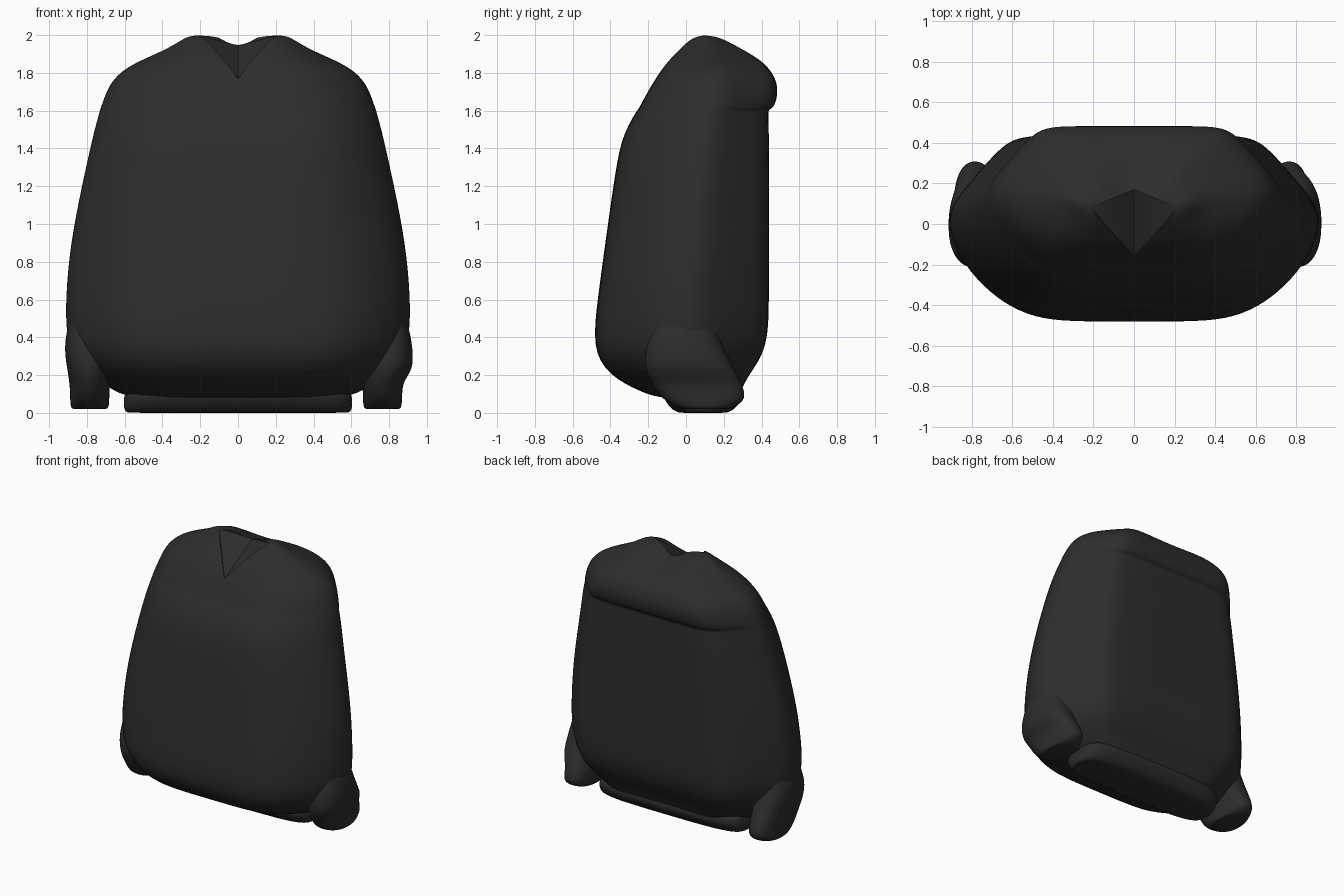
import bpy, bmesh, math

if "Cube" in bpy.data.objects:
    bpy.data.objects.remove(bpy.data.objects["Cube"])

cloth = bpy.data.materials.new("charcoal cloth")
cloth.diffuse_color = (0.026, 0.026, 0.026, 1)
cloth.use_nodes = True
cloth.node_tree.nodes["Principled BSDF"].inputs["Base Color"].default_value = cloth.diffuse_color


def activate(ob):
    bpy.ops.object.select_all(action='DESELECT')
    ob.select_set(True)
    bpy.context.view_layer.objects.active = ob


def loft(name, rings, levels=2):
    """Skin a stack of closed rings, cap the ends and round the result."""
    bm = bmesh.new()
    rows = [[bm.verts.new(p) for p in ring] for ring in rings]
    n = len(rows[0])
    for lo, hi in zip(rows, rows[1:]):
        for i in range(n):
            bm.faces.new((lo[i], lo[(i + 1) % n], hi[(i + 1) % n], hi[i]))
    for row in (rows[0], rows[-1]):
        bm.faces.new(row)
    bmesh.ops.recalc_face_normals(bm, faces=bm.faces)
    me = bpy.data.meshes.new(name)
    bm.to_mesh(me)
    bm.free()
    me.materials.append(cloth)
    ob = bpy.data.objects.new(name, me)
    bpy.context.collection.objects.link(ob)
    ob.modifiers.new("round", 'SUBSURF').levels = levels
    return ob


# Half cross-section, front centre to back centre (share of width, share of depth)
HALF = [(0, -1), (.28, -1), (.5, -.98), (.67, -.86), (.82, -.64), (.95, -.34),
        (1.01, 0), (.98, .22), (.9, .44), (.79, .7), (.7, .9), (.6, 1), (.3, 1), (0, 1)]
SECTION = HALF + [(-u, v) for u, v in HALF[-2:0:-1]]


def body_ring(z, w, front, back, mid):
    ring = []
    for u, v in SECTION:
        x = u * w
        y = mid + (v * (back - mid) if v > 0 else v * (mid - front))
        dip = 0.055 * math.exp(-(x / .12) ** 2) * max(0, min(1, (z - 1.86) / .1))
        ring.append((x, y, z - dip))
    return ring


# Torso with draped sleeves and back yoke: height, half width, front, back, widest y
TORSO = [(.07, .57, -.12, .27, .07), (.115, .65, -.25, .29, .05), (.2, .8, -.41, .33, .02),
         (.34, .912, -.497, .435, .0), (.6, .918, -.468, .439, .0), (.9, .89, -.427, .439, .02),
         (1.2, .83, -.385, .439, .05), (1.4, .785, -.353, .439, .08), (1.5, .762, -.317, .438, .1),
         (1.585, .738, -.27, .436, .11), (1.605, .733, -.255, .436, .12), (1.62, .727, -.245, .47, .12),
         (1.7, .7, -.203, .488, .13), (1.77, .66, -.16, .475, .14), (1.83, .59, -.12, .435, .14),
         (1.88, .485, -.083, .38, .14), (1.93, .37, -.04, .3, .13), (1.975, .3, 0, .22, .11),
         (2.0, .25, .04, .17, .1), (2.004, .18, .07, .13, .1)]
torso = loft("sweater_body", [body_ring(*r) for r in TORSO])

# V-shaped neck opening
bm = bmesh.new()
for p in [(0, -.16, 1.765), (0, .17, 1.945), (.215, .08, 2.0), (-.215, .08, 2.0),
          (0, -.35, 2.3), (0, .17, 2.3)]:
    bm.verts.new(p)
bmesh.ops.convex_hull(bm, input=bm.verts)
me = bpy.data.meshes.new("neck_cutter")
bm.to_mesh(me)
bm.free()
me.materials.append(cloth)
cutter = bpy.data.objects.new("neck_cutter", me)
bpy.context.collection.objects.link(cutter)
cutter.hide_render = True
cut = torso.modifiers.new("neck", 'BOOLEAN')
cut.object = cutter
cut.operation = 'DIFFERENCE'
cut.solver = 'EXACT'
activate(torso)
for m in [m.name for m in torso.modifiers]:
    bpy.ops.object.modifier_apply(modifier=m)
bpy.data.objects.remove(cutter)


def oval(z, cx, cy, rx, ry, power=1.0, tilt=0.0, n=20):
    ring = []
    for i in range(n):
        a = 2 * math.pi * i / n
        c, s = math.cos(a), math.sin(a)
        ring.append((cx + rx * math.copysign(abs(c) ** power, c),
                     cy + ry * math.copysign(abs(s) ** power, s), z - tilt * s))
    return ring


# Ribbed waistband under the torso
HEM = [(0, .57, .1), (.002, .6, .14), (.03, .61, .18), (.08, .61, .21), (.1, .6, .21), (.16, .6, .2)]
hem = loft("hem_band", [oval(z, 0, .09, w, d, .5) for z, w, d in HEM])

# Sleeve ends with gathered cuffs, tucked into the torso at the top
CUFF = [(.02, .785, .1, .08, .1), (.022, .785, .1, .1, .14), (.06, .785, .1, .105, .21),
        (.11, .785, .08, .105, .235), (.17, .785, .05, .11, .24), (.23, .785, .02, .12, .24),
        (.34, .785, -.01, .138, .21), (.46, .77, -.01, .135, .17), (.6, .74, .0, .12, .13)]
sleeves = []
for side, name in ((1, "right_cuff"), (-1, "left_cuff")):
    rings = []
    for z, cx, cy, rx, ry in CUFF:
        pinch = .02 if side > 0 and z < .2 else 0
        bulge = .03 * math.exp(-((z - .26) / .06) ** 2) if side > 0 else 0
        rings.append(oval(z, side * (cx - pinch + bulge * .5), cy, rx + bulge * .5, ry, .85))
    sleeves.append(loft(name, rings))

for ob in [torso, hem] + sleeves:
    activate(ob)
    bpy.ops.object.shade_smooth_by_angle(angle=math.radians(35))
